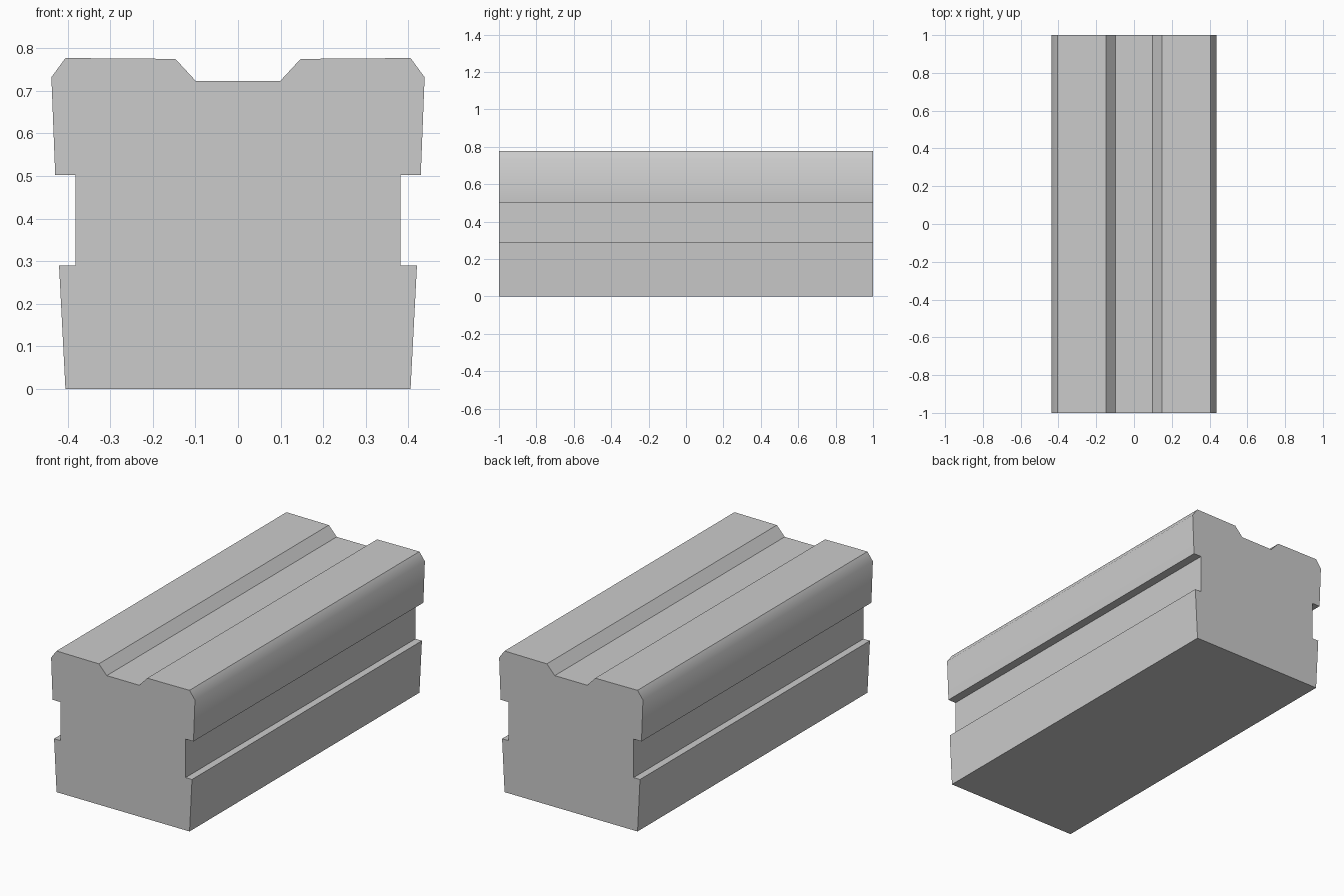
import bpy
import bmesh
import math

cube = bpy.data.objects.get("Cube")
if cube:
    bpy.data.objects.remove(cube, do_unlink=True)

# One plain grey for the whole block
grey = bpy.data.materials.new("plain_grey")
grey.use_nodes = True
colour = (0.6, 0.6, 0.6, 1)
grey.diffuse_color = colour
grey.node_tree.nodes["Principled BSDF"].inputs["Base Color"].default_value = colour

# Half of the cross-section, from the base up to the top channel
half = [(0.405, 0), (0.42, 0.29), (0.381, 0.29), (0.381, 0.502), (0.429, 0.502),
        (0.438, 0.732), (0.405, 0.777), (0.147, 0.775), (0.099, 0.723)]
profile = half + [(-x, z) for x, z in reversed(half)]

# Sweep the mirrored section along the length
bm = bmesh.new()
end = bm.faces.new([bm.verts.new((x, -1, z)) for x, z in profile])
sweep = bmesh.ops.extrude_face_region(bm, geom=[end], use_keep_orig=True)
moved = [v for v in sweep["geom"] if isinstance(v, bmesh.types.BMVert)]
bmesh.ops.translate(bm, verts=moved, vec=(0, 2, 0))
bmesh.ops.recalc_face_normals(bm, faces=bm.faces)
mesh = bpy.data.meshes.new("grooved_block")
bm.to_mesh(mesh)
bm.free()
mesh.materials.append(grey)
block = bpy.data.objects.new("grooved_block", mesh)
bpy.context.collection.objects.link(block)

# Soften only the shallow shoulder edges
bpy.ops.object.select_all(action="DESELECT")
block.select_set(True)
bpy.context.view_layer.objects.active = block
bpy.ops.object.shade_smooth_by_angle(angle=math.radians(42))
